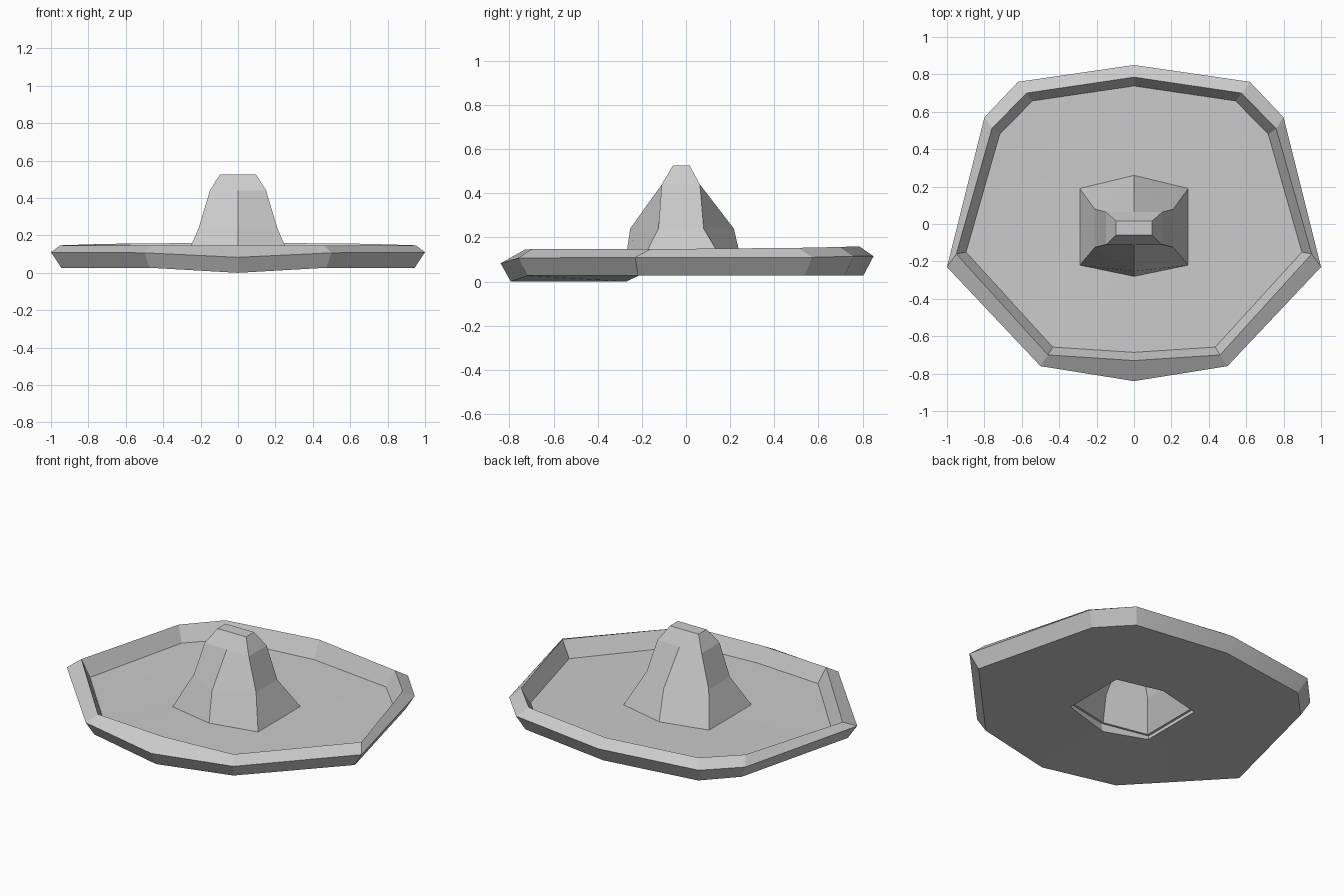
import bpy
import bmesh
import math

cube = bpy.data.objects.get("Cube")
if cube:
    bpy.data.objects.remove(cube, do_unlink=True)

grey = bpy.data.materials.new("plain_grey")
grey.use_nodes = True
colour = (0.6, 0.6, 0.6, 1)
grey.diffuse_color = colour
grey.node_tree.nodes["Principled BSDF"].inputs["Base Color"].default_value = colour


def ring(bm, points):
    return [bm.verts.new(p) for p in points]


def strip(bm, a, b):
    """Quads between two half rings of equal length."""
    for i in range(len(a) - 1):
        bm.faces.new((a[i], a[i + 1], b[i + 1], b[i]))


def web(bm, rim, hub):
    """Faces between the six-point brim outline and the four-point crown outline."""
    bm.faces.new((rim[0], rim[1], hub[1], hub[0]))
    for i in (1, 2):
        bm.faces.new((rim[i], rim[i + 1], hub[1]))
    bm.faces.new((rim[3], hub[2], hub[1]))
    bm.faces.new((rim[3], rim[4], hub[2]))
    bm.faces.new((rim[4], rim[5], hub[3], hub[2]))


def finish(name, bm, smooth_angle=None):
    """Mirror the half mesh across x and make it an object."""
    bmesh.ops.mirror(bm, geom=bm.verts[:] + bm.edges[:] + bm.faces[:],
                     axis='X', merge_dist=0.001)
    bmesh.ops.remove_doubles(bm, verts=bm.verts[:], dist=0.0005)
    bmesh.ops.recalc_face_normals(bm, faces=bm.faces[:])
    mesh = bpy.data.meshes.new(name)
    bm.to_mesh(mesh)
    bm.free()
    mesh.materials.append(grey)
    obj = bpy.data.objects.new(name, mesh)
    bpy.context.collection.objects.link(obj)
    if smooth_angle:
        bpy.ops.object.select_all(action='DESELECT')
        obj.select_set(True)
        bpy.context.view_layer.objects.active = obj
        bpy.ops.object.shade_smooth_by_angle(angle=math.radians(smooth_angle))


# Half outlines run from the back centre round to the front centre
edge = [(0, .85, .115), (.62, .76, .115), (.8, .57, .11),
        (1, -.23, .11), (.5, -.76, .107), (0, -.84, .083)]
lip = [(0, .785, .16), (.575, .7, .157), (.76, .51, .153),
       (.95, -.16, .147), (.46, -.7, .147), (0, -.73, .145)]
base = [(0, .26), (.29, .19), (.29, -.22), (0, -.28)]
floor_z = .055

# Brim: dished plate with a raised rim and an opening under the crown
bm = bmesh.new()
under = ring(bm, [(x * .945, y * .945, .027) for x, y, z in edge])
under[-1].co.z = 0
outer = ring(bm, edge)
top = ring(bm, lip)
floor = ring(bm, [(x * .945, y * .94, floor_z) for x, y, z in lip])
for i in (1, 2):
    floor[i].co.z += .008
floor[3].co.z -= .01
seat = ring(bm, [(x, y, floor_z) for x, y in base])
opening = ring(bm, [(x * .97, y * .97, .027) for x, y in base])
opening[-1].co.z = 0
for a, b in ((under, outer), (outer, top), (top, floor), (seat, opening)):
    strip(bm, a, b)
web(bm, floor, seat)
web(bm, under, opening)
finish("brim", bm, 15)

# Crown: hollow tapered hexagon, flattening to a small rectangular top
# Each level: back centre y, corner x, back corner y, front corner y, front centre y, z
levels = [(.26, .29, .19, -.22, -.28, floor_z),
          (.217, .21, .08, -.125, -.253, .24),
          (.063, .15, .063, -.11, -.11, .44),
          (.017, .097, .017, -.06, -.06, .525)]


def crown_rings(bm, shrink, drop):
    rings = []
    for n, (back, x, cb, cf, front, z) in enumerate(levels):
        mid = (back + front) / 2
        pts = [(0, back), (x, cb), (x, cf), (0, front)]
        rings.append(ring(bm, [(px * shrink, mid + (py - mid) * shrink,
                                z - (drop if n else 0)) for px, py in pts]))
    for a, b in zip(rings, rings[1:]):
        strip(bm, a, b)
    bm.faces.new(rings[-1])
    return rings[0]


bm = bmesh.new()
outside = crown_rings(bm, 1, 0)
inside = crown_rings(bm, .95, .02)
strip(bm, outside, inside)
finish("crown", bm)
